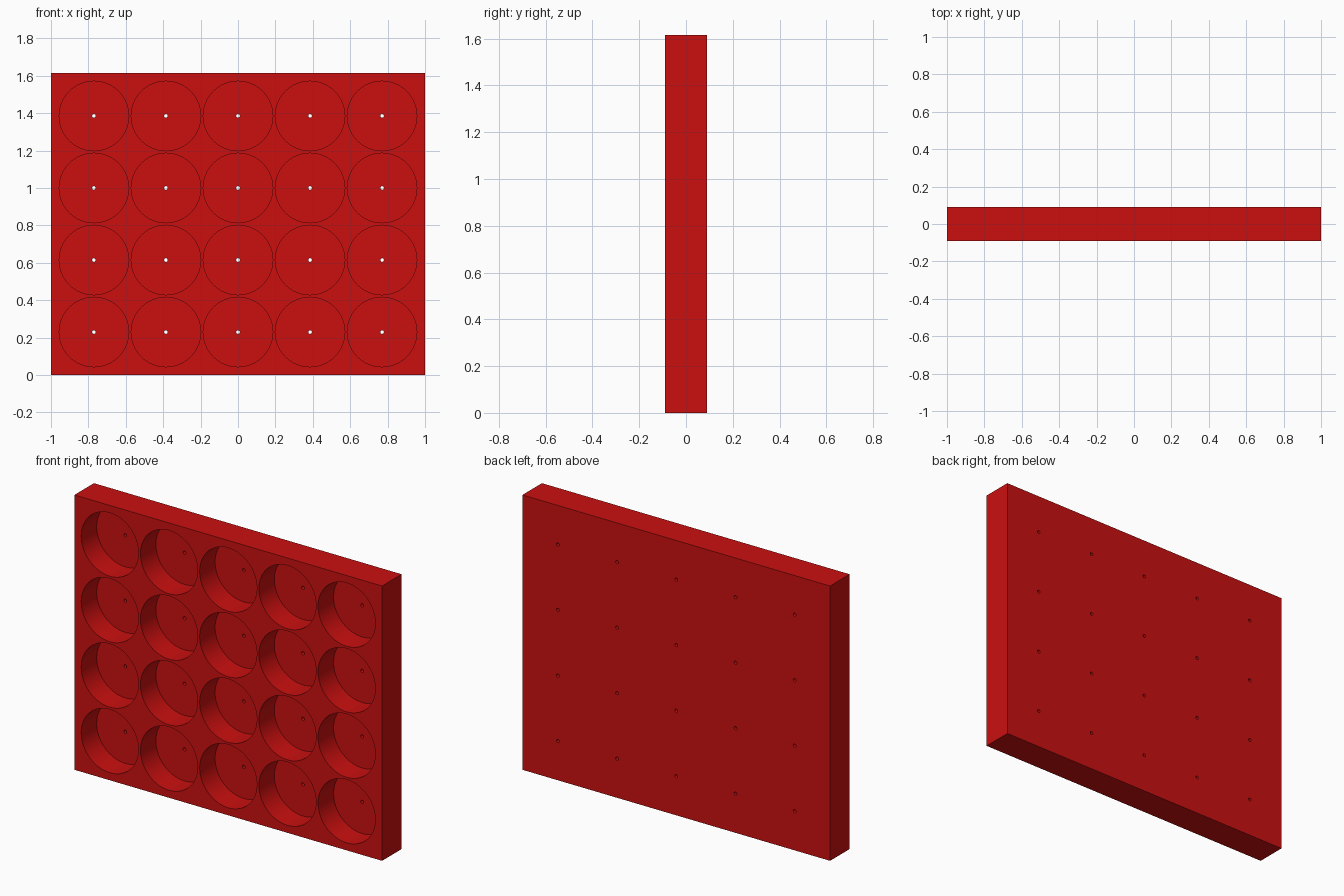
import bpy, bmesh, math

if "Cube" in bpy.data.objects:
    bpy.data.objects.remove(bpy.data.objects["Cube"], do_unlink=True)

WIDTH, DEPTH, HEIGHT = 2.0, 0.181, 1.615
COLS, ROWS, PITCH = 5, 4, 0.385
POCKET_R, HOLE_R, FLOOR_Y = 0.186, 0.0095, 0.053
SEGMENTS = 64

red = bpy.data.materials.new("red")
red.use_nodes = True
red.diffuse_color = (0.6, 0.005, 0.005, 1)
red.node_tree.nodes["Principled BSDF"].inputs["Base Color"].default_value = red.diffuse_color


def make_object(name, bm):
    bmesh.ops.recalc_face_normals(bm, faces=bm.faces)
    mesh = bpy.data.meshes.new(name)
    bm.to_mesh(mesh)
    bm.free()
    mesh.materials.append(red)
    obj = bpy.data.objects.new(name, mesh)
    bpy.context.collection.objects.link(obj)
    return obj


def add_stepped_cutter(bm, cx, cz):
    """Wide pocket from the front, narrowing to a pin hole through the back."""
    profile = [(POCKET_R, -0.2), (POCKET_R, FLOOR_Y), (HOLE_R, FLOOR_Y), (HOLE_R, 0.2)]
    angles = [2 * math.pi * i / SEGMENTS for i in range(SEGMENTS)]
    rings = [[bm.verts.new((cx + r * math.cos(a), y, cz + r * math.sin(a))) for a in angles]
             for r, y in profile]
    for a, b in zip(rings, rings[1:]):
        for i in range(SEGMENTS):
            j = (i + 1) % SEGMENTS
            bm.faces.new((a[i], a[j], b[j], b[i]))
    bm.faces.new(rings[0])
    bm.faces.new(rings[-1])


# Solid slab
bm = bmesh.new()
bmesh.ops.create_cube(bm, size=1)
bmesh.ops.scale(bm, vec=(WIDTH, DEPTH, HEIGHT), verts=bm.verts)
bmesh.ops.translate(bm, vec=(0, 0, HEIGHT / 2), verts=bm.verts)
tray = make_object("pocket_tray", bm)

# Grid of pocket cutters
bm = bmesh.new()
for col in range(COLS):
    for row in range(ROWS):
        add_stepped_cutter(bm, (col - (COLS - 1) / 2) * PITCH,
                           HEIGHT / 2 + (row - (ROWS - 1) / 2) * PITCH)
cutter = make_object("pocket_cutter", bm)
cutter.hide_render = True

# Cut the pockets, then drop the cutter
cut = tray.modifiers.new("pockets", 'BOOLEAN')
cut.operation = 'DIFFERENCE'
cut.solver = 'EXACT'
cut.object = cutter
bpy.ops.object.select_all(action='DESELECT')
bpy.context.view_layer.objects.active = tray
tray.select_set(True)
bpy.ops.object.modifier_apply(modifier=cut.name)
bpy.data.objects.remove(cutter, do_unlink=True)

# Smooth pocket walls, sharp rims
bpy.ops.object.shade_smooth_by_angle(angle=math.radians(30))
